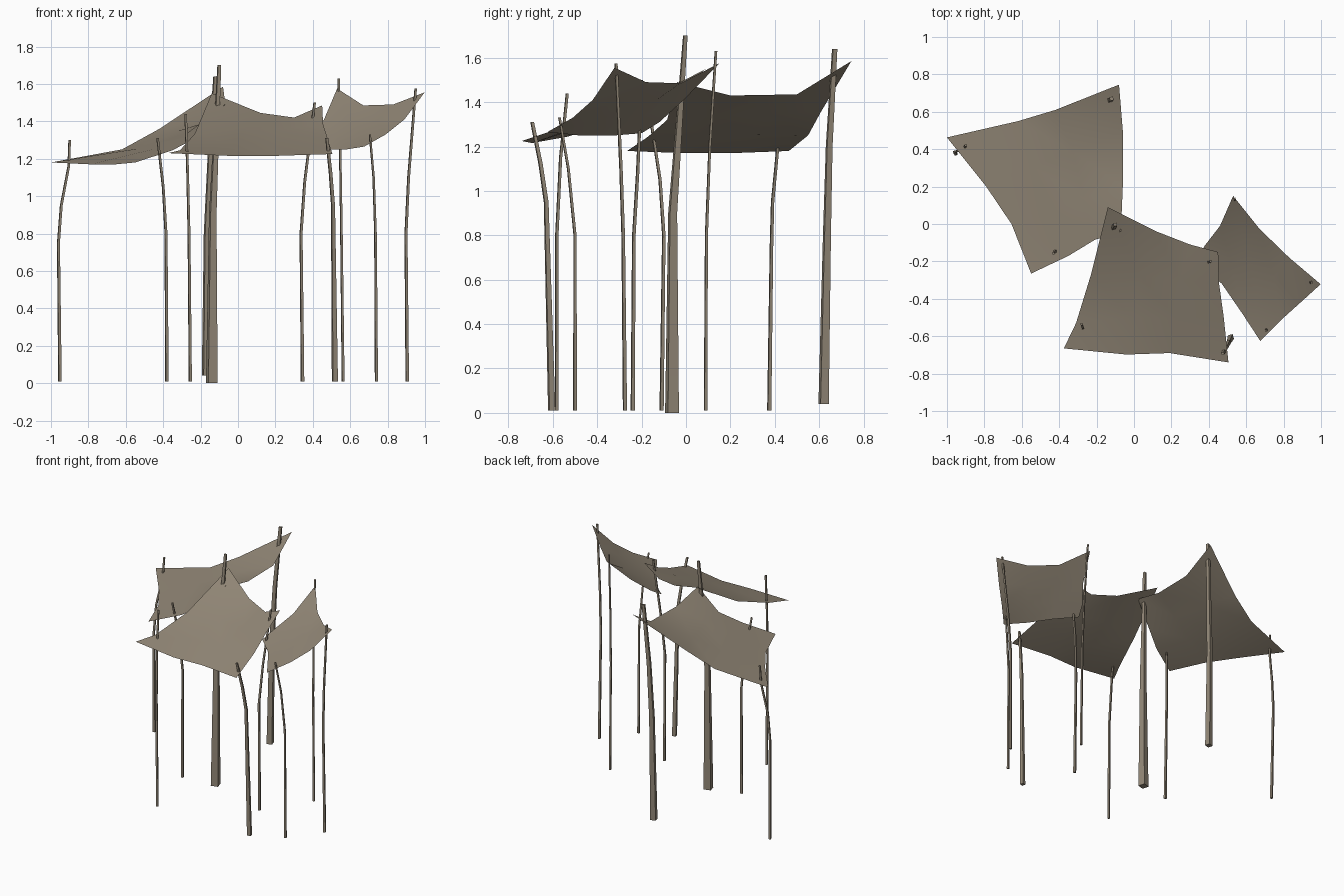
import bpy, bmesh, math
from mathutils import Vector

cube = bpy.data.objects.get("Cube")
if cube:
    bpy.data.objects.remove(cube, do_unlink=True)


def material(name, color):
    m = bpy.data.materials.new(name)
    m.use_nodes = True
    m.diffuse_color = color
    bsdf = m.node_tree.nodes["Principled BSDF"]
    bsdf.inputs["Base Color"].default_value = color
    bsdf.inputs["Roughness"].default_value = 0.9
    return m


canvas = material("weathered canvas", (0.29, 0.245, 0.185, 1))
wood = material("weathered wood", (0.29, 0.245, 0.185, 1))


def finish(bm, name, mat, angle):
    bmesh.ops.recalc_face_normals(bm, faces=bm.faces)
    mesh = bpy.data.meshes.new(name)
    bm.to_mesh(mesh)
    bm.free()
    mesh.materials.append(mat)
    ob = bpy.data.objects.new(name, mesh)
    bpy.context.collection.objects.link(ob)
    bpy.ops.object.select_all(action="DESELECT")
    ob.select_set(True)
    bpy.context.view_layer.objects.active = ob
    bpy.ops.object.shade_smooth_by_angle(angle=math.radians(angle))


def sail(name, border):
    """Stretched cloth: twelve border points in order, corners every third, taut inside."""
    p = [Vector(c) for c in border]
    n = 3
    bottom, right = p[0:4], p[3:7]
    top, left = p[6:10][::-1], (p[9:12] + p[0:1])[::-1]
    bm = bmesh.new()
    grid = []
    for j in range(n + 1):
        v = j / n
        row = []
        for i in range(n + 1):
            u = i / n
            across = left[j] * (1 - u) + right[j] * u
            along = bottom[i] * (1 - v) + top[i] * v
            if j in (0, n):
                co = along
            elif i in (0, n):
                co = across
            else:
                co = (across + along) / 2
            row.append(bm.verts.new(co))
        grid.append(row)
    for j in range(n):
        for i in range(n):
            bm.faces.new((grid[j][i], grid[j][i + 1], grid[j + 1][i + 1], grid[j + 1][i]))
    finish(bm, name, canvas, 60)


def pole(name, path, r0, r1, sides=4, yaw=15):
    """Bent tapered square pole through the path points."""
    bm = bmesh.new()
    rings = []
    low, high = path[0][2], path[-1][2]
    for x, y, z in path:
        r = r0 + (r1 - r0) * (z - low) / (high - low)
        angles = [math.tau * (k + 0.5) / sides + math.radians(yaw) for k in range(sides)]
        rings.append([bm.verts.new((x + r * math.cos(a), y + r * math.sin(a), z)) for a in angles])
    for a, b in zip(rings, rings[1:]):
        for k in range(sides):
            m = (k + 1) % sides
            bm.faces.new((a[k], a[m], b[m], b[k]))
    bm.faces.new(rings[0])
    bm.faces.new(rings[-1])
    finish(bm, name, wood, 30)


# Canvas sails
sail("back_sail", [
    (-1, .463, 1.18), (-.62, .55, 1.25), (-.42, .61, 1.36),
    (-.08, .745, 1.585), (-.06, .5, 1.435), (-.06, .2, 1.43),
    (-.07, -.04, 1.49), (-.21, -.085, 1.32), (-.35, -.17, 1.245),
    (-.55, -.265, 1.18), (-.655, 0, 1.17), (-.79, .2, 1.17)])
sail("front_sail", [
    (-.14, .09, 1.55), (.12, -.04, 1.445), (.3, -.11, 1.42),
    (.45, -.15, 1.485), (.455, -.32, 1.385), (.48, -.5, 1.305),
    (.505, -.74, 1.225), (.19, -.69, 1.215), (-.04, -.698, 1.215),
    (-.375, -.665, 1.23), (-.31, -.53, 1.245), (-.23, -.27, 1.335)])
sail("left_sail", [
    (.53, .15, 1.575), (.67, -.025, 1.485), (.83, -.18, 1.49),
    (.998, -.322, 1.555), (.89, -.42, 1.41), (.79, -.51, 1.33),
    (.675, -.625, 1.265), (.58, -.48, 1.25), (.47, -.32, 1.25),
    (.34, -.2, 1.26), (.375, -.12, 1.31), (.46, -.01, 1.41)])

# Thick main poles
pole("back_main_pole", [(-.17, .62, .04), (-.165, .635, .8), (-.148, .645, 1.2), (-.12, .67, 1.64)], .027, .014)
pole("centre_main_pole", [(-.14, -.063, 0), (-.135, -.06, .9), (-.12, -.035, 1.25), (-.1, -.003, 1.7)], .036, .012)

# Slim corner poles
pole("back_right_pole", [(-.952, .375, .01), (-.96, .385, .75), (-.945, .39, .95), (-.905, .41, 1.16), (-.9, .42, 1.3)], .011, .008)
pole("middle_right_pole", [(-.38, -.11, .01), (-.385, -.1, .8), (-.4, -.117, 1.05), (-.43, -.157, 1.31)], .011, .008)
pole("front_right_pole", [(-.255, -.582, .01), (-.262, -.582, .8), (-.27, -.565, 1.15), (-.28, -.535, 1.44)], .010, .008)
pole("centre_left_pole", [(.345, -.24, .01), (.337, -.235, .8), (.357, -.218, 1.08), (.41, -.2, 1.5)], .011, .008)
pole("front_left_pole", [(.518, -.605, .01), (.508, -.63, .95), (.495, -.655, 1.12), (.475, -.693, 1.31)], .019, .010)
pole("back_left_pole", [(.562, .088, .01), (.553, .092, .8), (.547, .107, 1.2), (.538, .135, 1.63)], .009, .007)
pole("side_left_pole", [(.74, -.5, .01), (.735, -.5, .8), (.725, -.53, 1.1), (.705, -.57, 1.33)], .010, .007)
pole("far_left_pole", [(.905, -.275, .01), (.898, -.283, .8), (.912, -.293, 1.1), (.95, -.315, 1.575)], .011, .008)
